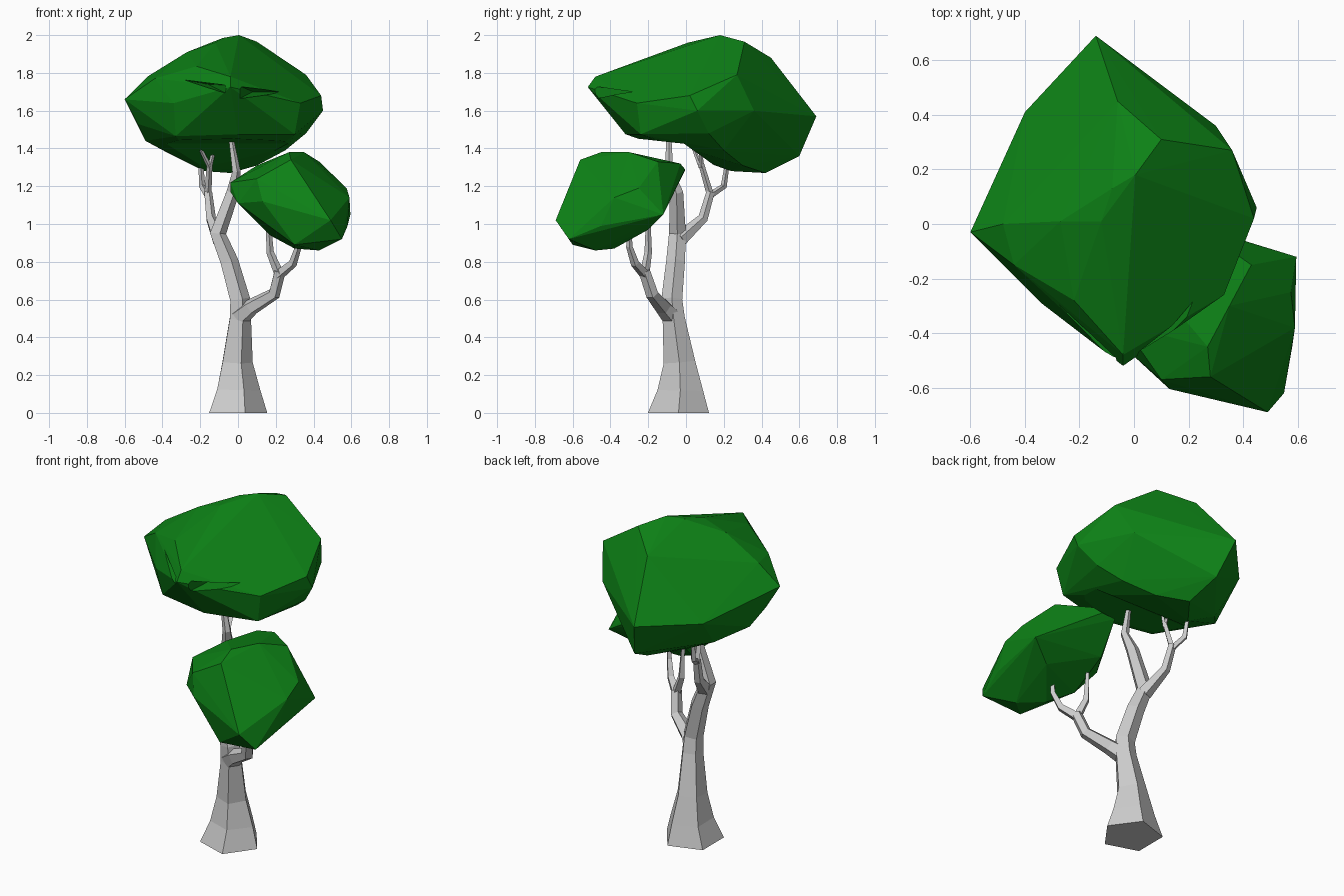
import bpy, bmesh, math
from mathutils import Vector

leaf = bpy.data.materials.new("leaf_green")
leaf.diffuse_color = (0.004, 0.22, 0.008, 1)


def add_object(name, bm, mat=None):
    bmesh.ops.recalc_face_normals(bm, faces=bm.faces[:])
    me = bpy.data.meshes.new(name)
    bm.to_mesh(me)
    bm.free()
    ob = bpy.data.objects.new(name, me)
    bpy.context.collection.objects.link(ob)
    if mat:
        me.materials.append(mat)
    return ob


def limb(name, path, sides):
    """Faceted tapering tube through (x, y, z, radius) points."""
    bm = bmesh.new()
    pts = [Vector(p[:3]) for p in path]
    last, n = None, len(pts)
    d0 = Vector((0, 0, 1))
    axis = [Vector((math.cos(2 * math.pi * i / sides),
                    math.sin(2 * math.pi * i / sides), 0)) for i in range(sides)]
    for k, p in enumerate(pts):
        d = (pts[min(k + 1, n - 1)] - pts[max(k - 1, 0)]).normalized()
        if k == 0 and p.z == 0:
            d = Vector((0, 0, 1))
        q = d0.rotation_difference(d)
        axis = [q @ a for a in axis]
        d0 = d
        ring = [bm.verts.new(p + a * path[k][3]) for a in axis]
        if last:
            for i in range(sides):
                j = (i + 1) % sides
                bm.faces.new((last[i], last[j], ring[j], ring[i]))
        else:
            bm.faces.new(ring[::-1])
        last = ring
    bm.faces.new(last)
    return add_object(name, bm)


def hull(name, pts, mat=None):
    """Faceted lump: convex hull of a few corner points."""
    bm = bmesh.new()
    for p in pts:
        bm.verts.new(p)
    bmesh.ops.convex_hull(bm, input=bm.verts[:])
    loose = [v for v in bm.verts if not v.link_faces]
    bmesh.ops.delete(bm, geom=loose, context='VERTS')
    return add_object(name, bm, mat)


def carve(ob, pts):
    cutter = hull("cutter", pts, leaf)
    cutter.hide_render = True
    mod = ob.modifiers.new("carve", 'BOOLEAN')
    mod.operation, mod.solver, mod.object = 'DIFFERENCE', 'EXACT', cutter
    bpy.context.view_layer.objects.active = ob
    bpy.ops.object.modifier_apply(modifier=mod.name)
    bpy.data.objects.remove(cutter)


# Trunk, leaning left and then back to the middle
limb("trunk", [(-.015, -.04, 0, .17), (-.008, -.03, .12, .127), (-.01, -.035, .27, .088),
               (.007, -.065, .5, .062), (.006, -.075, .6, .058), (-.05, -.055, .8, .052),
               (-.11, -.045, .95, .047), (-.03, -.05, 1.17, .037), (-.01, -.09, 1.28, .024),
               (-.04, -.09, 1.47, .013)], 5)

# Right branch with its two twigs
limb("right_branch", [(.01, -.075, .51, .055), (.07, -.12, .56, .045),
                      (.19, -.18, .63, .035), (.22, -.22, .75, .032)], 5)
limb("right_outer_twig", [(.215, -.215, .73, .029), (.29, -.27, .79, .023),
                          (.32, -.3, .88, .017), (.325, -.3, .97, .012)], 4)
limb("right_inner_twig", [(.22, -.22, .73, .026), (.17, -.2, .85, .02),
                          (.16, -.2, 1.02, .012)], 4)

# Back left branch with its twigs
limb("left_branch", [(-.1, -.03, .92, .042), (-.145, .09, 1.03, .028),
                     (-.16, .13, 1.17, .023)], 5)
limb("left_back_twig", [(-.16, .125, 1.15, .018), (-.19, .2, 1.2, .017),
                        (-.197, .22, 1.33, .012)], 4)
limb("left_front_twig", [(-.16, .13, 1.15, .019), (-.15, .08, 1.32, .015)], 4)
for side, tx, ty in (("a", -.2, .04), ("b", -.125, .08)):
    limb("left_tip_" + side, [(-.15, .08, 1.3, .013), (tx, ty, 1.4, .009)], 4)

# Large upper crown
upper = hull("upper_crown", [
    (-.14, .69, 1.57), (-.6, -.03, 1.66), (-.48, 0, 1.78), (-.27, .01, 1.91),
    (-.12, .01, 1.96), (-.08, .13, 1.985), (.005, .18, 2.0), (.1, .31, 1.965),
    (-.06, .45, 1.88), (.36, .27, 1.79), (.3, .36, 1.6), (.44, .02, 1.68),
    (.45, .06, 1.6), (-.04, -.52, 1.725), (-.04, -.48, 1.78), (-.22, -.28, 1.835),
    (-.44, -.15, 1.77), (-.34, -.29, 1.64), (.33, -.26, 1.64), (0, -.45, 1.66),
    (.1, -.39, 1.65), (.3, -.24, 1.475), (0, -.32, 1.475), (-.33, -.24, 1.465),
    (-.53, 0, 1.53), (-.49, .1, 1.44), (-.4, .41, 1.55), (-.36, .25, 1.37),
    (-.18, .24, 1.28), (-.04, .42, 1.27), (-.08, .6, 1.36), (.1, .3, 1.31),
    (.25, .2, 1.39), (.36, .12, 1.48)], leaf)
# Two folds in its front and the hollow underneath
carve(upper, [(.27, -.31, 1.7), (0, -.5, 1.66), (.01, -.5, 1.73), (.08, -.22, 1.7)])
carve(upper, [(-.35, -.31, 1.775), (-.06, -.51, 1.69), (-.06, -.51, 1.735), (-.16, -.25, 1.74)])
carve(upper, [(x, y, z) for x in (-.7, .7)
              for y, z in ((.22, 1.26), (-.01, 1.425), (-.33, 1.46), (-.2, 1.26))])

# Small lower crown
hull("lower_crown", [
    (.49, -.69, 1.02), (.59, -.38, 1.14), (.595, -.12, 1.05), (.575, -.25, 1.19),
    (.43, -.15, 1.33), (.22, -.005, 1.29), (.13, -.005, 1.285), (.26, -.03, 1.32),
    (.35, -.3, 1.38), (.27, -.45, 1.38), (.28, -.56, 1.34), (.1, -.57, 1.24),
    (.13, -.605, 1.12), (0, -.485, 1.11), (-.04, -.37, 1.22), (-.04, -.36, 1.17),
    (.1, -.25, 1.31), (.13, -.12, 1.1), (.17, -.3, .94), (.3, -.38, .87),
    (.43, -.48, .86), (.3, -.6, .89), (.55, -.62, .92), (.58, -.45, .99),
    (.45, -.2, .97)], leaf)
